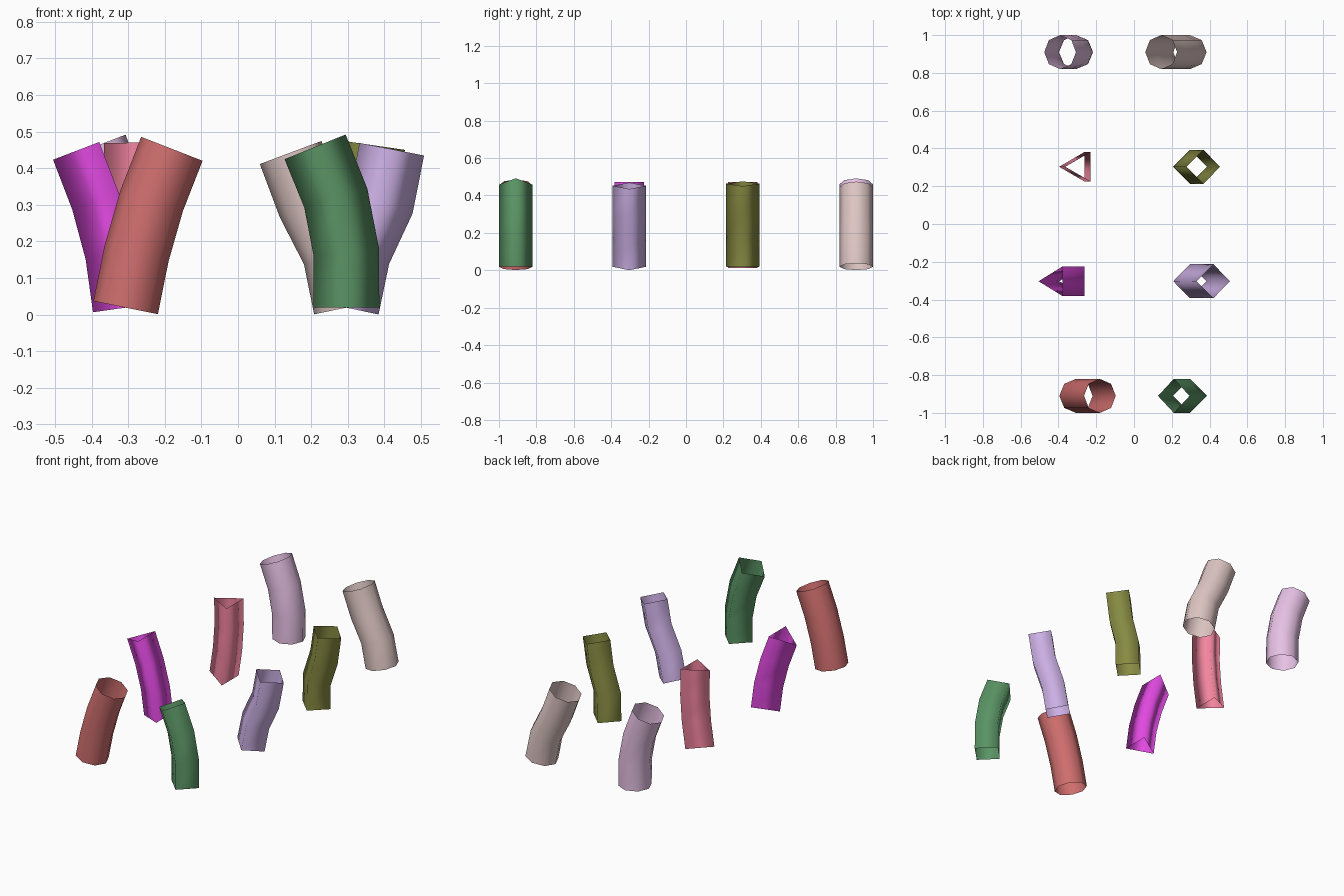
import bpy, bmesh
from math import sin, cos, pi, radians

if "Cube" in bpy.data.objects:
    bpy.data.objects.remove(bpy.data.objects["Cube"])

RADIUS = 0.09     # tube radius
STEP = 0.151      # length of one path segment
BASE_Z = 0.019    # height of the bottom ring centre


def bent_tube(name, x, y, sides, leans, rgb):
    """Open tube whose path bends in the xz plane; leans = degrees to +x per segment."""
    a = [radians(d) for d in leans]
    # ring tilts: end rings square to the path, inner rings on the bisector
    tilts = [a[0]] + [(p + q) / 2 for p, q in zip(a, a[1:])] + [a[-1]]
    bm = bmesh.new()
    rings = []
    cx, cz = x, BASE_Z
    for i, t in enumerate(tilts):
        ring = []
        for k in range(sides):
            ang = pi + 2 * pi * k / sides
            u, v = RADIUS * cos(ang), RADIUS * sin(ang)
            ring.append(bm.verts.new((cx + u * cos(t), y + v, cz - u * sin(t))))
        rings.append(ring)
        if i < len(a):
            cx += STEP * sin(a[i])
            cz += STEP * cos(a[i])
    for lo, hi in zip(rings, rings[1:]):
        for k in range(sides):
            j = (k + 1) % sides
            bm.faces.new((lo[k], lo[j], hi[j], hi[k])).smooth = True
    mesh = bpy.data.meshes.new(name)
    bm.to_mesh(mesh)
    bm.free()
    obj = bpy.data.objects.new(name, mesh)
    bpy.context.collection.objects.link(obj)
    mat = bpy.data.materials.new(name + "_colour")
    mat.diffuse_color = [(c / 255) ** 2.2 for c in rgb] + [1]
    mat.use_nodes = True
    mat.node_tree.nodes["Principled BSDF"].inputs["Base Color"].default_value = mat.diffuse_color
    mesh.materials.append(mat)


# left column, front to back
LEFT, RIGHT = -0.307, 0.296
bent_tube("red_tube", LEFT, -0.91, 8, (11.4, 16, 21.3), (207, 110, 110))
bent_tube("magenta_tube", LEFT, -0.303, 3, (-8, -15, -21), (225, 75, 225))
bent_tube("pink_tube", LEFT, 0.303, 3, (8.5, 4, -1), (243, 132, 158))
bent_tube("mauve_tube", LEFT, 0.91, 8, (-0.5, -11, -21), (230, 192, 228))

# right column, front to back
bent_tube("green_tube", RIGHT, -0.91, 4, (0, -11, -22), (90, 146, 100))
bent_tube("lilac_tube", RIGHT, -0.303, 4, (12, 25, 11), (205, 176, 230))
bent_tube("olive_tube", RIGHT, 0.303, 4, (1, 18, 8.3), (134, 138, 68))
bent_tube("beige_tube", RIGHT, 0.91, 8, (-11.7, -27, -20.5), (220, 196, 193))
